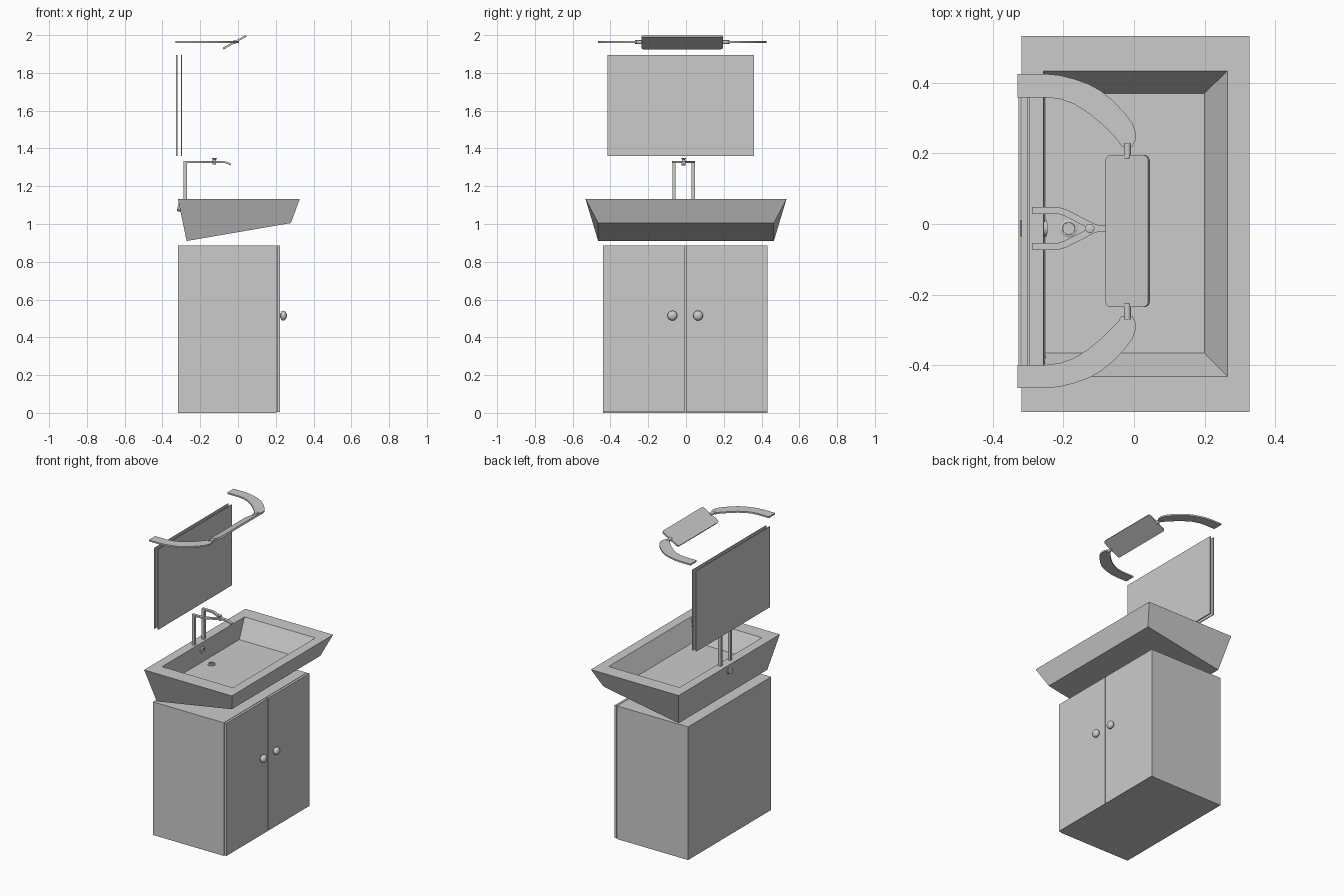
import bpy, bmesh
from math import pi, sin, cos, radians
from mathutils import Vector

if "Cube" in bpy.data.objects:
    bpy.data.objects.remove(bpy.data.objects["Cube"])


def mesh_object(name, bm):
    bmesh.ops.recalc_face_normals(bm, faces=bm.faces)
    me = bpy.data.meshes.new(name)
    bm.to_mesh(me)
    bm.free()
    ob = bpy.data.objects.new(name, me)
    bpy.context.collection.objects.link(ob)
    return ob


def loft(name, rings, closed=False):
    """Join equal-sized vertex rings; cap the ends or close the loop."""
    bm = bmesh.new()
    rows = [[bm.verts.new(p) for p in r] for r in rings]
    n = len(rows[0])
    pairs = list(zip(rows, rows[1:])) + ([(rows[-1], rows[0])] if closed else [])
    for a, b in pairs:
        for i in range(n):
            j = (i + 1) % n
            bm.faces.new((a[i], a[j], b[j], b[i]))
    if not closed:
        bm.faces.new(rows[0])
        bm.faces.new(rows[-1])
    return mesh_object(name, bm)


def rect(x0, x1, y0, y1, z0, z1):
    """Rectangle with height z0 at x0 and z1 at x1."""
    return [(x0, y0, z0), (x1, y0, z1), (x1, y1, z1), (x0, y1, z0)]


def box(name, x0, x1, y0, y1, z0, z1):
    return loft(name, [rect(x0, x1, y0, y1, z, z) for z in (z0, z1)])


def prism(name, outline, z0, z1):
    return loft(name, [[(x, y, z) for x, y in outline] for z in (z0, z1)])


def lathe(name, start, axis, profile, sides=24):
    """Turn (distance along axis, radius) pairs around an axis."""
    q = Vector((0, 0, 1)).rotation_difference(Vector(axis))
    rings = [[Vector(start) + q @ Vector((r * cos(2 * pi * i / sides), r * sin(2 * pi * i / sides), d))
              for i in range(sides)] for d, r in profile]
    return smooth(loft(name, rings))


def smooth(ob):
    bpy.ops.object.select_all(action='DESELECT')
    ob.select_set(True)
    bpy.context.view_layer.objects.active = ob
    bpy.ops.object.shade_smooth_by_angle(angle=radians(35))
    return ob


def ribbon(name, path, width, thick):
    """Sweep a flat bar along a path, keeping its width horizontal."""
    pts = [Vector(p) for p in path]
    rings = []
    for i, p in enumerate(pts):
        t = (pts[min(i + 1, len(pts) - 1)] - pts[max(i - 1, 0)]).normalized()
        s = Vector((-t.y, t.x, 0)).normalized() * width / 2
        u = t.cross(s).normalized() * thick / 2
        rings.append([p + s + u, p - s + u, p - s - u, p + s - u])
    return loft(name, rings)


# Cabinet with two doors and round knobs
box("cabinet_body", -0.318, 0.204, -0.44, 0.432, 0, 0.885)
for side, y0, y1, ky in (("left", -0.44, -0.008, -0.072), ("right", -0.001, 0.432, 0.064)):
    box(f"door_{side}", 0.207, 0.222, y0, y1, 0.004, 0.885)
    ball = [(0.02 - 0.019 * cos(a), 0.026 * sin(a)) for a in [pi * k / 12 for k in range(2, 12)]]
    lathe(f"knob_{side}", (0.22, ky, 0.515), (1, 0, 0),
          [(0, 0.01), (0.006, 0.01)] + ball[1:] + [(0.039, 0.001)])

# Basin: outer shell with a sloping underside and a flat-floored bowl
loft("basin", [
    rect(-0.272, 0.28, -0.465, 0.465, 0.91, 1.005),
    rect(-0.318, 0.327, -0.532, 0.532, 1.132, 1.132),
    rect(-0.256, 0.265, -0.432, 0.434, 1.132, 1.132),
    rect(-0.25, 0.199, -0.366, 0.37, 1.007, 1.007)])

# Overflow tube through the back wall
lathe("overflow", (-0.319, -0.012, 1.092), Vector((1, 0, -0.2)).normalized(),
      [(0, 0.016), (0, 0.024), (0.071, 0.024), (0.071, 0.016), (0.066, 0.015)])

# Drain ring and grille
drain = (-0.185, -0.013)
lathe("drain_ring", (*drain, 1.0), (0, 0, 1),
      [(0, 0.025), (0.011, 0.025), (0.013, 0.022), (0.013, 0.018), (0.009, 0.017)])
for k in range(4):
    bar = box(f"drain_bar_{k}", -0.018, 0.018, -0.0015, 0.0015, 0, 0.004)
    bar.location = (*drain, 1.008)
    bar.rotation_euler.z = pi * k / 4

# Faucet: two posts merging into one spout
mid = -0.0125
for side, s in (("left", -1), ("right", 1)):
    y = mid + s * 0.051
    box(f"faucet_post_{side}", -0.289, -0.27, y - 0.009, y + 0.009, 1.13, 1.334)
    ribbon(f"faucet_arm_{side}", [(-0.275, y, 1.329), (-0.215, y, 1.329), (-0.195, y - s * 0.006, 1.329),
                                  (-0.115, mid + s * 0.004, 1.329), (-0.1, mid, 1.329)], 0.019, 0.01)
ribbon("faucet_spout", [(-0.12, mid, 1.329), (-0.085, mid, 1.329), (-0.065, mid, 1.326),
                        (-0.05, mid, 1.321), (-0.038, mid, 1.314)], 0.02, 0.01)
lathe("faucet_handle", (-0.125, mid, 1.315), (0, 0, 1),
      [(0, 0.009), (0.023, 0.009), (0.026, 0.007), (0.029, 0.012), (0.033, 0.013), (0.034, 0.011)])

# Mirror: glass in front of a back panel
box("mirror_back", -0.327, -0.321, -0.416, 0.36, 1.36, 1.896)
box("mirror_glass", -0.302, -0.296, -0.416, 0.36, 1.36, 1.896)

# Lamp: tilted rounded plate held by two curved arms
lamp_y = -0.02
hx, hy, r = 0.069, 0.215, 0.016
corners = [(hx - r, hy - r, 0), (r - hx, hy - r, 90), (r - hx, r - hy, 180), (hx - r, r - hy, 270)]
outline = [(cx + r * cos(radians(a + d)), cy + r * sin(radians(a + d)))
           for cx, cy, a in corners for d in range(0, 91, 18)]
plate = smooth(prism("lamp_plate", outline, -0.005, 0.005))
plate.location = (-0.018, lamp_y, 1.962)
plate.rotation_euler.y = -radians(29)

arm = [(-0.33, 0.445), (-0.25, 0.445), (-0.21, 0.441), (-0.17, 0.431), (-0.13, 0.417), (-0.095, 0.398),
       (-0.058, 0.368), (-0.025, 0.333), (-0.004, 0.305), (0.004, 0.28), (0.004, 0.258), (-0.005, 0.24),
       (-0.035, 0.24), (-0.046, 0.257), (-0.09, 0.302), (-0.13, 0.335), (-0.17, 0.36), (-0.21, 0.374),
       (-0.25, 0.379), (-0.33, 0.379)]
for side, s in (("left", -1), ("right", 1)):
    smooth(prism(f"lamp_arm_{side}", [(x, lamp_y + s * y) for x, y in arm], 1.958, 1.968))
    lathe(f"lamp_joint_{side}", (-0.019, lamp_y + s * 0.205, 1.963), (0, s, 0),
          [(0, 0.01), (0.045, 0.01)], 16)
